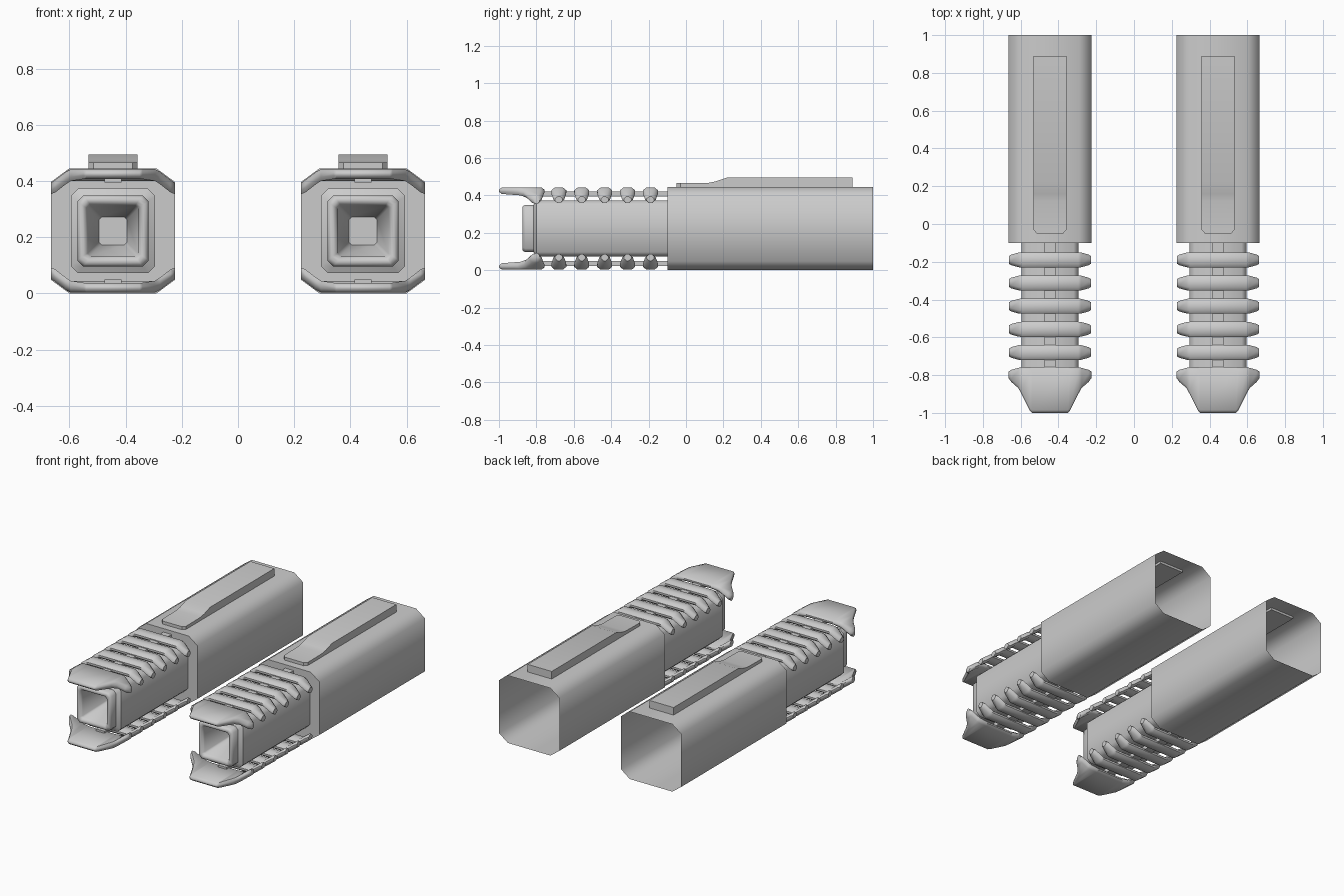
import bpy, bmesh
from math import radians

if "Cube" in bpy.data.objects:
    bpy.data.objects.remove(bpy.data.objects["Cube"])

CX, CZ = 0.445, 0.2225      # sideways offset of each unit, height of its axis


def loft(name, rings, cap_start=True, cap_end=True, angle=50, bevel=0):
    """Skin a list of equal-length point rings; place one copy on each side."""
    bm = bmesh.new()
    rows = [[bm.verts.new(p) for p in r] for r in rings]
    n = len(rows[0])
    for a, b in zip(rows, rows[1:]):
        for i in range(n):
            j = (i + 1) % n
            bm.faces.new((a[i], a[j], b[j], b[i]))
    if cap_start:
        bm.faces.new(rows[0])
    if cap_end:
        bm.faces.new(rows[-1])
    bmesh.ops.recalc_face_normals(bm, faces=bm.faces)
    me = bpy.data.meshes.new(name)
    bm.to_mesh(me)
    bm.free()
    for side, x in (("left", -CX), ("right", CX)):
        ob = bpy.data.objects.new(f"{name}_{side}", me)
        bpy.context.collection.objects.link(ob)
        ob.location.x = x
        if bevel:
            m = ob.modifiers.new("bevel", "BEVEL")
            m.width, m.segments = bevel, 2
            m.limit_method, m.angle_limit = "ANGLE", radians(40)
    me.shade_smooth()
    me.set_sharp_from_angle(angle=radians(angle))


def octagon(y, w, h, cx, cz):
    """Chamfered rectangle in the XZ plane."""
    return [(x, y, CZ + z) for x, z in (
        (w, h - cz), (w - cx, h), (cx - w, h), (-w, h - cz),
        (-w, cz - h), (cx - w, -h), (w - cx, -h), (w, cz - h))]


# Housing: open at the back, closed at the front
loft("housing", [octagon(y, 0.22, CZ, 0.065, 0.048) for y in (-0.1, 1.0)],
     cap_end=False, angle=60)

# Square barrel with a rounded lip and a tapering bore
loft("barrel", [octagon(y, s, s, c, c) for y, s, c in (
    (-0.08, 0.15, 0.025), (-0.80, 0.15, 0.025), (-0.815, 0.126, 0.02),
    (-0.86, 0.126, 0.02), (-0.872, 0.12, 0.02), (-0.875, 0.11, 0.018),
    (-0.872, 0.10, 0.015), (-0.855, 0.09, 0.01), (-0.62, 0.05, 0.01))],
    cap_start=False)

# Raised top rail with a ramp, extruded across x
rail = [(-0.05, 0.43), (-0.05, 0.465), (0.12, 0.467), (0.16, 0.475),
        (0.22, 0.495), (0.89, 0.495), (0.89, 0.43)]
rail_rings = []
for x, inset in ((-0.0875, 0.02), (-0.07, 0), (0.07, 0), (0.0875, 0.02)):
    rail_rings.append([(x, y + (inset if i < 2 else 0), z)
                       for i, (y, z) in enumerate(rail)])
loft("top_rail", rail_rings, angle=35)


def drop(x):
    """Top surface of the ribs: flat, then sloping down at the shoulders."""
    return 0.442 - max(0, abs(x) - 0.155) * 0.75


def section(x, y0, y1, r, t, up):
    """Rounded slab section in the YZ plane at station x."""
    zt = drop(x)
    zb = zt - t
    r = min(r, (y1 - y0) * 0.35)
    k = t * 0.35
    pts = [(y0 + r, zt), (y1 - r, zt), (y1, zt - k), (y1, zb + k),
           (y1 - r, zb), (y0 + r, zb), (y0, zb + k), (y0, zt - k)]
    return [(x, y, z if up else 2 * CZ - z) for y, z in pts]


def mirrored(stations):
    """Repeat (x, ...) stations on the negative side."""
    return [(-s[0],) + s[1:] for s in reversed(stations)] + stations


for up, tag in ((True, "upper"), (False, "lower")):
    # Cooling ribs with tapered shoulders
    for i in range(5):
        yc = -0.19 - i * 0.1225
        st = mirrored([(0.15, 0.04, 0.042), (0.165, 0.039, 0.044),
                       (0.205, 0.028, 0.044), (0.218, 0.02, 0.036)])
        loft(f"{tag}_rib_{i + 1}",
             [section(x, yc - h, yc + h, 0.018, t, up) for x, h, t in st])

    # Front guard, narrowing to a blunt tip
    st = mirrored([(0.095, -1.0, -0.757, 0.034), (0.105, -0.99, -0.757, 0.035),
                   (0.15, -0.90, -0.757, 0.042), (0.168, -0.868, -0.762, 0.044),
                   (0.205, -0.836, -0.772, 0.045), (0.22, -0.815, -0.782, 0.04)])
    loft(f"{tag}_guard",
         [section(x, a, b, 0.015, t, up) for x, a, b, t in st])

    # Thin spine joining the ribs
    za, zb = (0.395, 0.422) if up else (0.023, 0.05)
    loft(f"{tag}_spine", [[(-0.03, y, za), (0.03, y, za), (0.03, y, zb),
                           (-0.03, y, zb)] for y in (-0.8, -0.09)])
